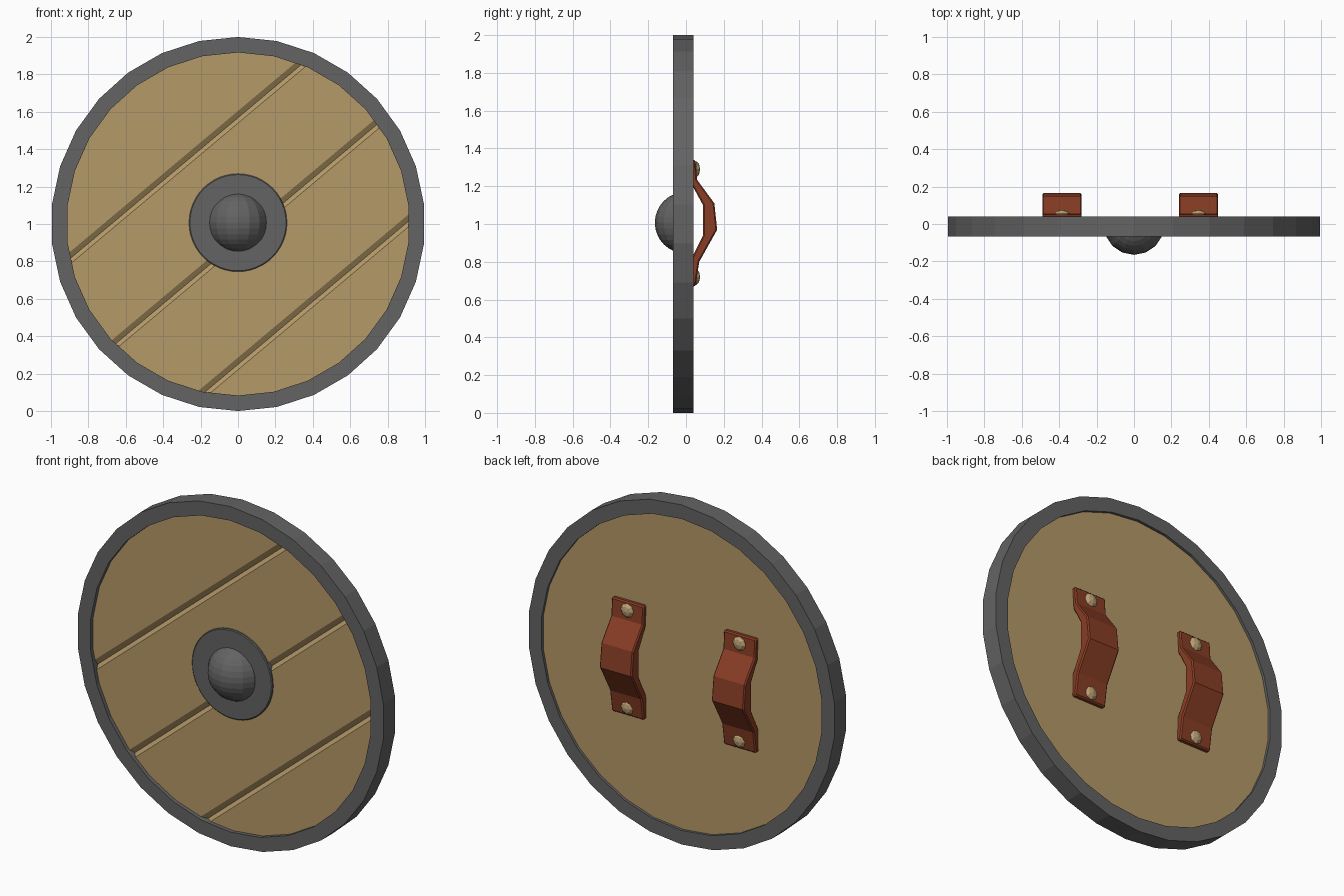
import bpy, bmesh, math
from mathutils import Vector, Matrix

if "Cube" in bpy.data.objects:
    bpy.data.objects.remove(bpy.data.objects["Cube"])


def material(name, rgb):
    m = bpy.data.materials.new(name)
    m.diffuse_color = (*rgb, 1)
    m.use_nodes = True
    m.node_tree.nodes["Principled BSDF"].inputs["Base Color"].default_value = m.diffuse_color
    return m


WOOD = material("tan wood", (0.46, 0.32, 0.14))
IRON = material("dark iron", (0.125, 0.125, 0.125))
LEATHER = material("red brown leather", (0.25, 0.047, 0.018))
BRASS = material("pale brass", (0.48, 0.35, 0.17))


def finish(name, bm, mat):
    bmesh.ops.recalc_face_normals(bm, faces=bm.faces)
    me = bpy.data.meshes.new(name)
    bm.to_mesh(me)
    bm.free()
    me.materials.append(mat)
    ob = bpy.data.objects.new(name, me)
    bpy.context.collection.objects.link(ob)
    return ob


def lathe(name, profile, sides, mat, center, closed=False):
    """Turn (radius, y) points around the y axis; a zero radius makes a pole."""
    bm = bmesh.new()
    rings = []
    for r, y in profile:
        if r == 0:
            rings.append([bm.verts.new((center[0], center[1] + y, center[2]))] * sides)
            continue
        rings.append([bm.verts.new((center[0] + r * math.sin(2 * math.pi * i / sides),
                                    center[1] + y,
                                    center[2] + r * math.cos(2 * math.pi * i / sides)))
                      for i in range(sides)])
    pairs = list(zip(rings, rings[1:]))
    if closed:
        pairs.append((rings[-1], rings[0]))
    for a, b in pairs:
        for i in range(sides):
            j = (i + 1) % sides
            corners = list(dict.fromkeys((a[i], a[j], b[j], b[i])))
            bm.faces.new(corners)
    return finish(name, bm, mat)


# Iron rim, thirty flat sides
lathe("rim", [(1, -0.068), (1, 0.041), (0.917, 0.041), (0.917, -0.068)],
      30, IRON, (0, 0, 1), closed=True)

# Wooden board with slanted V grooves between the planks
bm = bmesh.new()
bmesh.ops.create_cone(bm, cap_ends=True, segments=30, radius1=0.955, radius2=0.955, depth=0.07,
                      matrix=Matrix.Translation((0, -0.01, 1)) @ Matrix.Rotation(math.pi / 2, 4, 'X'))
tilt = math.radians(40)
across = Vector((-math.sin(tilt), 0, math.cos(tilt)))
origin = Vector((0, 0, 1))
for offset in (0.435, -0.07, -0.575):
    for d in (-0.022, 0, 0.028):
        bmesh.ops.bisect_plane(bm, geom=bm.verts[:] + bm.edges[:] + bm.faces[:],
                               plane_co=origin + across * (offset + d), plane_no=across)
    for v in bm.verts:
        if v.co.y < -0.03 and abs((v.co - origin).dot(across) - offset) < 1e-4:
            v.co.y += 0.018
finish("board", bm, WOOD)

# Boss plate and dome on the front
lathe("boss_plate", [(0, -0.02), (0.262, -0.02), (0.262, -0.053), (0.257, -0.057), (0, -0.057)],
      48, IRON, (0, 0, 1.007))
bm = bmesh.new()
bmesh.ops.create_uvsphere(bm, u_segments=16, v_segments=16, radius=0.163,
                          matrix=Matrix.Translation((0, -0.002, 1.007)))
back = [v for v in bm.verts if v.co.y > 0.005]
bmesh.ops.delete(bm, geom=back, context='VERTS')
finish("boss_dome", bm, IRON)

# Leather straps on the back: side profile as (y, z), held by two rivets each
STRAP = [(0.05, 1.34), (0.058, 1.235), (0.15, 1.11), (0.165, 0.97), (0.07, 0.8), (0.05, 0.67),
         (0.02, 0.67), (0.025, 0.81), (0.09, 0.94), (0.09, 1.10), (0.03, 1.21), (0.02, 1.34)]
for side, x in (("left", -0.385), ("right", 0.345)):
    bm = bmesh.new()
    face = bm.faces.new([bm.verts.new((x - 0.105, y, z)) for y, z in STRAP])
    extruded = bmesh.ops.extrude_face_region(bm, geom=[face])["geom"]
    bmesh.ops.translate(bm, vec=(0.21, 0, 0),
                        verts=[g for g in extruded if isinstance(g, bmesh.types.BMVert)])
    strap = finish("strap_" + side, bm, LEATHER)
    bevel = strap.modifiers.new("soft edges", 'BEVEL')
    bevel.width = 0.007
    bevel.segments = 1
    bevel.limit_method = 'ANGLE'
    bevel.angle_limit = math.radians(60)
    for end, z in (("top", 1.29), ("bottom", 0.72)):
        lathe(f"rivet_{side}_{end}",
              [(0.042, -0.01), (0.042, 0.005), (0.028, 0.019), (0, 0.025)],
              8, BRASS, (x, 0.05, z))
